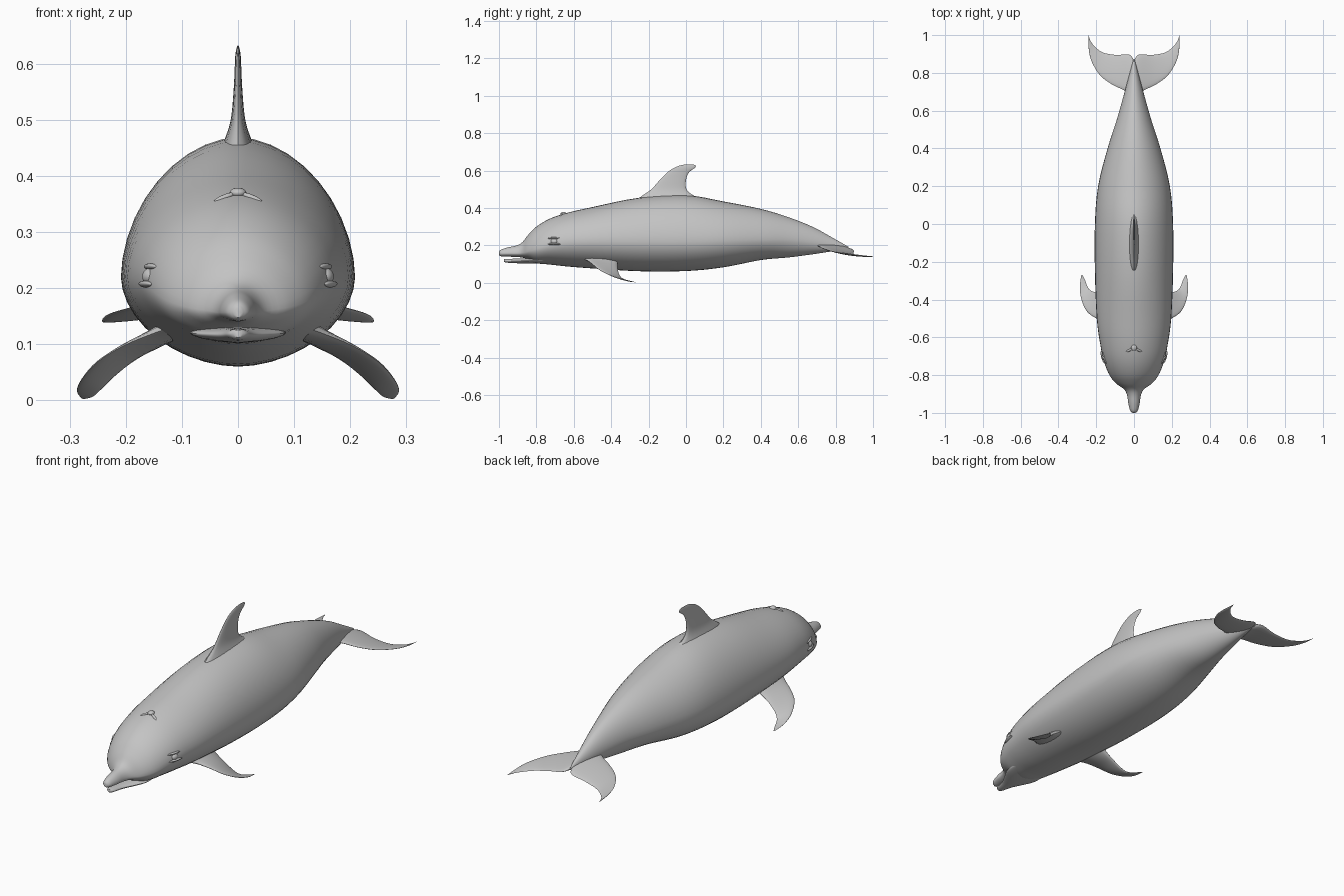
import bpy, bmesh, math
from mathutils import Vector, Matrix

if "Cube" in bpy.data.objects:
    bpy.data.objects.remove(bpy.data.objects["Cube"], do_unlink=True)

skin = bpy.data.materials.new("grey skin")
skin.use_nodes = True
GREY = (0.55, 0.55, 0.55, 1)
skin.diffuse_color = GREY
skin.node_tree.nodes["Principled BSDF"].inputs["Base Color"].default_value = GREY


def finish(name, bm):
    """Turn a bmesh into a smooth shaded object."""
    bmesh.ops.recalc_face_normals(bm, faces=bm.faces)
    mesh = bpy.data.meshes.new(name)
    bm.to_mesh(mesh)
    bm.free()
    mesh.materials.append(skin)
    obj = bpy.data.objects.new(name, mesh)
    bpy.context.collection.objects.link(obj)
    bpy.ops.object.select_all(action='DESELECT')
    obj.select_set(True)
    bpy.context.view_layer.objects.active = obj
    bpy.ops.object.shade_smooth_by_angle(angle=math.radians(50))
    return obj


def refine(rows, steps):
    """Catmull-Rom interpolation between rows of numbers."""
    out = []
    last = len(rows) - 1
    for i in range(last):
        quad = [rows[max(0, min(last, i + k))] for k in (-1, 0, 1, 2)]
        for s in range(steps):
            t = s / steps
            out.append([b + 0.5 * t * (c - a + t * (2 * a - 5 * b + 4 * c - d
                        + t * (3 * (b - c) + d - a)))
                        for a, b, c, d in zip(*quad)])
    return out + [list(rows[-1])]


def loft(name, rings):
    bm = bmesh.new()
    loops = [[bm.verts.new(p) for p in ring] for ring in rings]
    n = len(loops[0])
    for a, b in zip(loops, loops[1:]):
        for i in range(n):
            j = (i + 1) % n
            bm.faces.new((a[i], a[j], b[j], b[i]))
    bm.faces.new(loops[0])
    bm.faces.new(loops[-1])
    return finish(name, bm)


def hull(name, rows, n=40, power=1.85):
    """Rows: y, half width, bottom, widest height, top."""
    rings = []
    for y, w, low, mid, top in refine(rows, 4):
        ring = []
        for i in range(n):
            a = 2 * math.pi * i / n
            c, s = math.cos(a), math.sin(a)
            x = w * math.copysign(abs(c) ** (2 / power), c)
            h = (top - mid) if s > 0 else (mid - low)
            ring.append((x, y, mid + h * math.copysign(abs(s) ** (2 / power), s)))
        rings.append(ring)
    return loft(name, rings)


def fin(name, rows, normal, side=1, n=20):
    """Rows: leading point, trailing point, half thickness."""
    normal = Vector(normal).normalized()
    flat = [(*lead, *trail, h) for lead, trail, h in rows]
    rings = []
    for r in refine(flat, 4):
        lead, trail, h = Vector(r[:3]), Vector(r[3:6]), r[6]
        ring = []
        for i in range(n):
            a = 2 * math.pi * i / n
            p = lead.lerp(trail, (1 - math.cos(a)) / 2) + normal * (h * math.sin(a))
            ring.append((p.x * side, p.y, p.z))
        rings.append(ring)
    return loft(name, rings)


def blob(name, place, size, turn=Matrix()):
    bm = bmesh.new()
    bmesh.ops.create_uvsphere(bm, u_segments=20, v_segments=12, radius=1)
    m = Matrix.Translation(place) @ turn @ Matrix.Diagonal((*size, 1))
    bmesh.ops.transform(bm, matrix=m, verts=bm.verts)
    return finish(name, bm)


# Body with upper beak, rounded forehead and narrow tail stock
hull("body", [
    (-1.0, .007, .148, .157, .166), (-.988, .02, .142, .157, .178),
    (-.95, .03, .14, .157, .190), (-.905, .037, .138, .157, .2),
    (-.875, .053, .135, .16, .217), (-.845, .094, .126, .167, .255),
    (-.8, .13, .105, .18, .3), (-.73, .158, .098, .2, .342),
    (-.64, .178, .088, .215, .373), (-.5, .197, .077, .22, .405),
    (-.25, .207, .062, .22, .455), (0, .207, .063, .22, .468),
    (.2, .19, .083, .225, .435), (.4, .14, .122, .23, .395),
    (.55, .092, .136, .23, .35), (.68, .055, .153, .215, .298),
    (.78, .028, .168, .2, .243), (.87, .004, .178, .186, .192)])

# Lower jaw, parted from the upper beak by the mouth line
hull("lower_jaw", [
    (-.972, .007, .112, .119, .126), (-.96, .018, .108, .118, .128),
    (-.91, .031, .105, .117, .129), (-.86, .058, .103, .118, .13),
    (-.81, .083, .104, .12, .133), (-.75, .085, .108, .122, .135)])

# Hooked back fin
fin("dorsal_fin", [
    ((0, -.28, .43), (0, .13, .43), .04),
    ((0, -.235, .465), (0, .045, .465), .024),
    ((0, -.185, .5), (0, .003, .5), .013),
    ((0, -.14, .55), (0, 0, .55), .008),
    ((0, -.1, .59), (0, .016, .59), .006),
    ((0, -.067, .613), (0, .045, .613), .005),
    ((0, -.03, .628), (0, .053, .625), .003),
    ((0, 0, .633), (0, .04, .633), .001)], (1, 0, 0))

# Paired flippers, tail flukes and eyes
for side, label in ((1, "left"), (-1, "right")):
    fin(label + "_flipper", [
        ((.12, -.555, .13), (.12, -.365, .12), .02),
        ((.155, -.525, .118), (.15, -.367, .098), .015),
        ((.205, -.497, .097), (.185, -.365, .074), .01),
        ((.25, -.462, .069), (.22, -.357, .045), .008),
        ((.278, -.4, .038), (.243, -.338, .022), .006),
        ((.287, -.335, .017), (.258, -.3, .008), .004),
        ((.279, -.272, .004), (.273, -.27, .003), .001)], (.62, 0, .78), side)
    fin(label + "_fluke", [
        ((0, .64, .21), (0, .865, .184), .016),
        ((.045, .702, .199), (.025, .897, .174), .011),
        ((.11, .735, .183), (.095, .895, .158), .008),
        ((.178, .785, .168), (.165, .908, .146), .006),
        ((.224, .86, .156), (.208, .94, .141), .004),
        ((.24, .93, .147), (.23, .969, .14), .003),
        ((.242, 1.0, .141), (.24, .999, .14), .001)], (0, .1, 1), side)
    # Almond eye: upper and lower lids around the ball
    face = Matrix.Rotation(side * -.28, 4, 'Z') @ Matrix.Rotation(side * -.25, 4, 'Y')
    eye = Vector((side * .159, -.705, .222))
    blob(label + "_eye", eye, (.011, .018, .014), face)
    for lift, part in ((.016, "upper"), (-.015, "lower")):
        blob(f"{label}_{part}_eyelid", eye + Vector((side * -lift * .3, 0, lift)),
             (.01, .036, .006), face)

# Blowhole rim on top of the head
blob("blowhole_rim", (0, -.655, .37), (.015, .016, .009))
for side, label in ((1, "left"), (-1, "right")):
    blob(label + "_blowhole_fold", (side * .024, -.668, .362), (.022, .006, .005),
         Matrix.Rotation(side * -.4, 4, 'Z') @ Matrix.Rotation(side * .35, 4, 'Y'))
